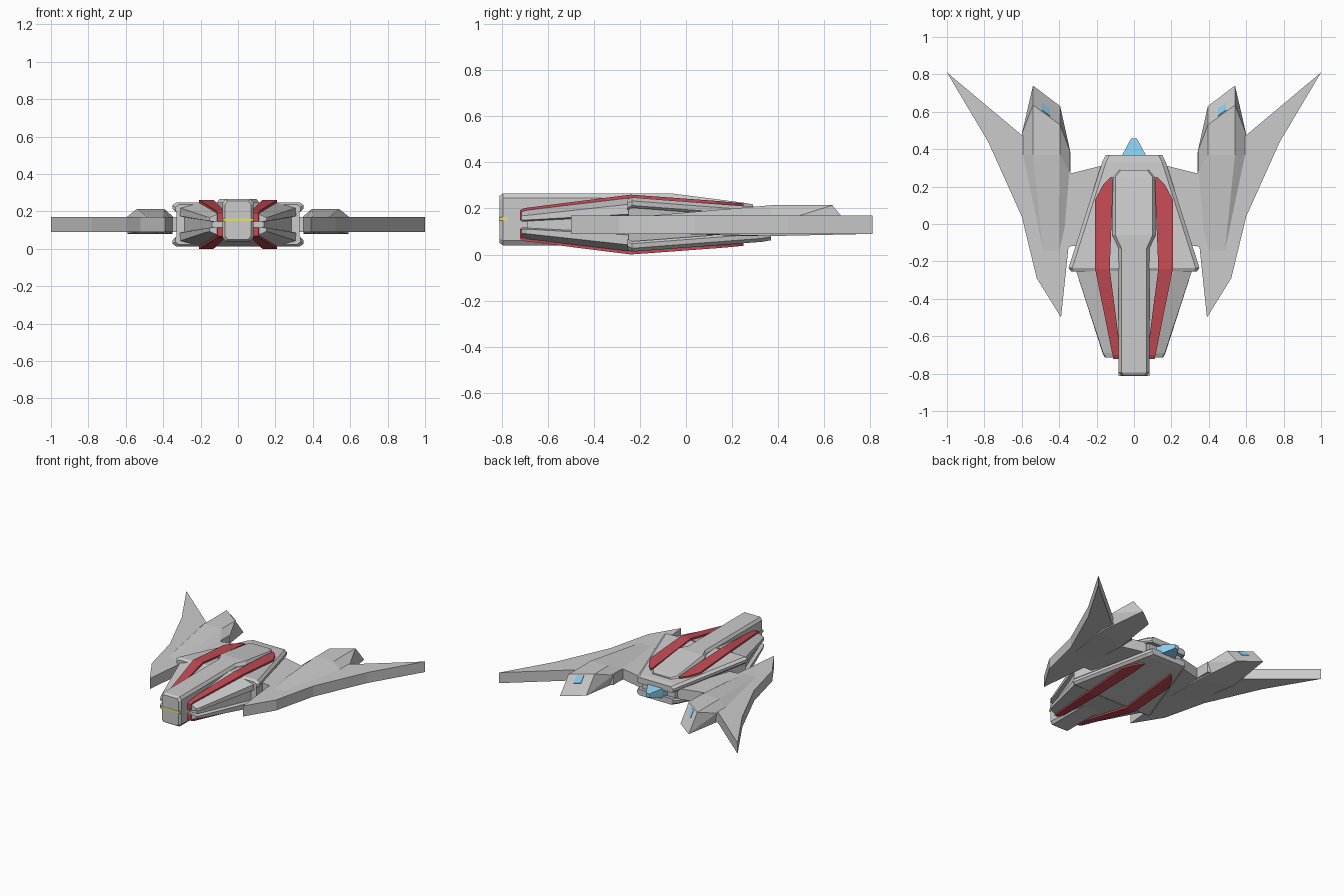
import bpy, bmesh

if "Cube" in bpy.data.objects:
    bpy.data.objects.remove(bpy.data.objects["Cube"])

MID = 0.13  # height of the hull's horizontal symmetry plane


def material(name, rgb):
    m = bpy.data.materials.new(name)
    m.diffuse_color = (*rgb, 1)
    m.use_nodes = True
    m.node_tree.nodes["Principled BSDF"].inputs["Base Color"].default_value = m.diffuse_color
    return m


RED = material("red", (0.55, 0.07, 0.09))
BLUE = material("blue", (0.25, 0.62, 0.85))
YELLOW = material("yellow", (0.8, 0.75, 0.15))


def loft(name, rings, mat=None, mirror=False, flip=False):
    """Skin even-sided rings of (x, y, z); optional x mirror and z flip."""
    bm = bmesh.new()
    rows = [[bm.verts.new((x, y, 2 * MID - z if flip else z)) for x, y, z in r] for r in rings]
    n = len(rows[0])
    for a, b in zip(rows, rows[1:]):
        for i in range(n):
            j = (i + 1) % n
            bm.faces.new((a[i], a[j], b[j], b[i]))
    for r in (rows[0], rows[-1]):
        for i in range(n // 2):
            ids = dict.fromkeys(k % n for k in (i, i + 1, n - i - 1, n - i))
            bm.faces.new([r[k] for k in ids])
    bmesh.ops.recalc_face_normals(bm, faces=bm.faces[:])
    return finish(name, bm, mat, mirror)


def finish(name, bm, mat, mirror):
    me = bpy.data.meshes.new(name)
    bm.to_mesh(me)
    bm.free()
    ob = bpy.data.objects.new(name, me)
    bpy.context.collection.objects.link(ob)
    if mat:
        me.materials.append(mat)
    if mirror:
        ob.modifiers.new("mirror", 'MIRROR').use_mirror_merge = False
    return ob


def section(y, half):
    """Left-right symmetric ring from its right-hand points."""
    return [(x, y, z) for x, z in half] + [(-x, y, z) for x, z in reversed(half)]


def prism(name, outline, z0, z1, mirror=False):
    bm = bmesh.new()
    face = bm.faces.new([bm.verts.new((x, y, z0)) for x, y in outline])
    ext = bmesh.ops.extrude_face_region(bm, geom=[face])
    top = [v for v in ext["geom"] if isinstance(v, bmesh.types.BMVert)]
    bmesh.ops.translate(bm, verts=top, vec=(0, 0, z1 - z0))
    bmesh.ops.recalc_face_normals(bm, faces=bm.faces[:])
    return finish(name, bm, None, mirror)


# Swept wings: one flat plate each
prism("wing", [(.1, .3), (.16, .315), (.34, .27), (.34, .385), (.6, .475), (1, .81),
               (.78, .44), (.6, .04), (.52, -.29), (.39, -.5), (.35, -.12), (.1, -.1)],
      .09, .17, mirror=True)

# Engine pods rising out of the wings, with notched ends
loft("engine_pod", [
    [(.36, -.2, .15), (.4, -.2, .165), (.48, -.2, .165), (.52, -.2, .15), (.51, -.2, .095), (.37, -.2, .095)],
    [(.34, .27, .165), (.395, .37, .214), (.54, .37, .214), (.6, .37, .165), (.59, .37, .08), (.35, .27, .08)],
    [(.34, .385, .165), (.395, .53, .214), (.54, .636, .214), (.6, .48, .165), (.54, .74, .088), (.395, .63, .088)],
], mirror=True)


# Blue pod nozzles lying on the slanted pod ends
def pod_end(u, v, out):
    return (.395 + .145 * u, .53 + .106 * u + .105 * v + out, .214 - .126 * v + out)


loft("pod_nozzle", [[pod_end(u, v, o) for u, v in ((.38, .06), (.66, .06), (.66, .42), (.38, .42))]
                    for o in (-.01, .003)], BLUE, mirror=True)

# Hull core between the upper and lower shells
loft("hull_core", [
    section(y, [(w, MID + h), (w, MID - h)])
    for y, w, h in ((-.69, .14, .03), (-.25, .285, .07), (-.249, .33, .09), (.33, .14, .04))])

# Everything here exists above and, flipped, below
for side, flip in (("upper", False), ("lower", True)):
    # Wide rear shell
    loft(side + "_shell", [
        section(y, [(w - .02, t), (w, t - .015), (w, t - .035), (w - .01, t - .045)])
        for y, w, t in ((-.255, .335, .238), (-.235, .35, .248), (.33, .17, .205), (.37, .15, .198))],
        flip=flip)
    # Tapered cheeks beside the nose
    loft(side + "_cheek", [
        section(-.715, [(.105, .188), (.15, .168), (.155, .15), (.12, .143)]),
        section(-.69, [(.115, .193), (.165, .17), (.168, .15), (.13, .143)]),
        section(-.25, [(.21, .245), (.31, .218), (.31, .175), (.27, .165)])], flip=flip)
    # Red stripes following the hull
    loft(side + "_stripe", [
        [(a, y, t), (b, y, t), (b, y, t - d), (a, y, t - d)] for y, a, b, t, d in (
            (-.722, .07, .11, .192, .045), (-.7, .07, .115, .202, .045), (-.24, .13, .208, .26, .03),
            (.13, .115, .208, .233, .03), (.21, .115, .165, .226, .03), (.25, .115, .125, .222, .03))],
        RED, mirror=True, flip=flip)

# Central spine and nose
loft("spine", [
    section(y, [(w - .015, t), (w, t - .02), (w, b + .02), (w - .015, b)])
    for y, w, t, b in ((-.81, .07, .255, .05), (-.795, .082, .265, .04), (-.13, .082, .265, .04),
                       (-.06, .115, .265, .08), (.25, .115, .225, .1), (.29, .085, .218, .11))])

# Yellow light strip round the nose
loft("nose_light", [section(y, [(.083, .163), (.083, .148)]) for y in (-.812, -.775)], YELLOW)

# Blue main thruster at the tail
loft("tail_thruster", [section(y, [(w, MID + h), (w, MID - h)])
                       for y, w, h in ((.3, .085, .035), (.37, .062, .035), (.44, .025, .02), (.457, .015, .015))], BLUE)
